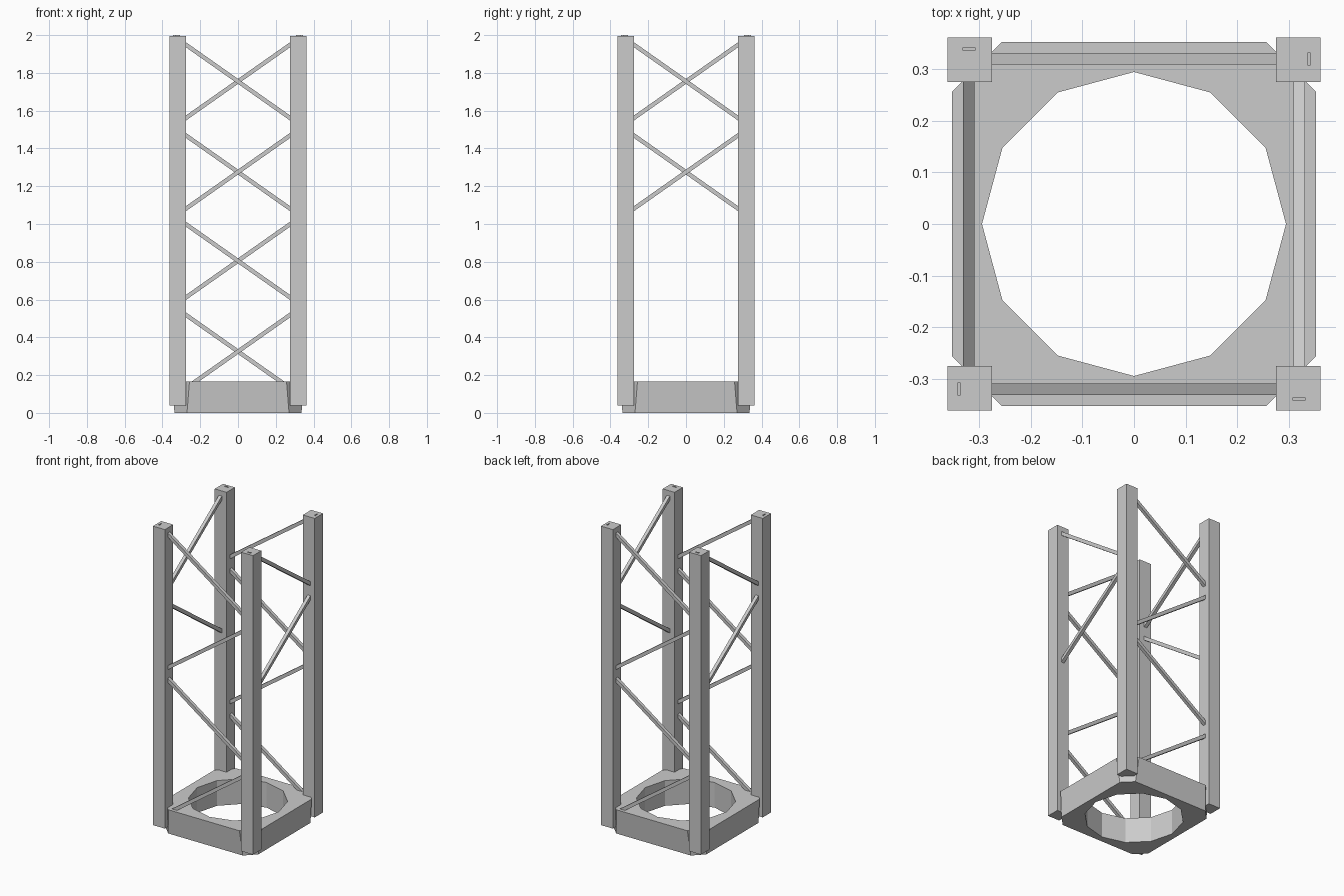
import bpy, bmesh
from math import pi
from mathutils import Matrix, Vector

if "Cube" in bpy.data.objects:
    bpy.data.objects.remove(bpy.data.objects["Cube"])


def finish(name, bm):
    bmesh.ops.recalc_face_normals(bm, faces=bm.faces[:])
    me = bpy.data.meshes.new(name)
    bm.to_mesh(me)
    bm.free()
    ob = bpy.data.objects.new(name, me)
    bpy.context.collection.objects.link(ob)
    return ob


def box(name, center, size, turn):
    bm = bmesh.new()
    bmesh.ops.create_cube(bm, size=1, matrix=turn @ Matrix.Translation(center) @ Matrix.Diagonal((*size, 1)))
    return finish(name, bm)


def strut(name, a, b, w, turn):
    # square bar between two points in the plane of the front side
    a, b = Vector(a), Vector(b)
    d = b - a
    rot = d.to_track_quat('X', 'Z').to_matrix().to_4x4()
    m = turn @ Matrix.Translation((a + b) / 2) @ rot @ Matrix.Diagonal((d.length, w, w, 1))
    bm = bmesh.new()
    bmesh.ops.create_cube(bm, size=1, matrix=m)
    return finish(name, bm)


# Base: tapered square block with cut corners
bm = bmesh.new()
rings = []
for z, h, c in ((0, 0.336, 0.27), (0.165, 0.353, 0.257)):
    pts = [(-c, -h), (c, -h), (h, -c), (h, c), (c, h), (-c, h), (-h, c), (-h, -c)]
    rings.append([bm.verts.new((x, y, z)) for x, y in pts])
lo, hi = rings
bm.faces.new(lo[::-1])
bm.faces.new(hi)
for i in range(8):
    j = (i + 1) % 8
    bm.faces.new((lo[i], lo[j], hi[j], hi[i]))
base = finish("base", bm)

# Twelve-sided opening through the base
bm = bmesh.new()
bmesh.ops.create_cone(bm, cap_ends=True, segments=12, radius1=0.295, radius2=0.295, depth=0.6)
cutter = finish("opening_cutter", bm)
cutter.hide_render = True
mod = base.modifiers.new("opening", 'BOOLEAN')
mod.object = cutter
mod.operation = 'DIFFERENCE'
mod.solver = 'EXACT'
bpy.context.view_layer.objects.active = base
bpy.ops.object.modifier_apply(modifier=mod.name)
bpy.data.objects.remove(cutter)

# Each side repeats by quarter turns: post, top pin and zigzag braces
P = 0.319
for k, side in enumerate(("front", "right", "back", "left")):
    turn = Matrix.Rotation(k * pi / 2, 4, 'Z')
    box(side + "_post", (-P, -P, 1.018), (0.086, 0.086, 1.956), turn)
    box(side + "_post_pin", (-0.34, -0.32, 1.99), (0.006, 0.025, 0.02), turn)
    levels = (1.755, 1.275, 0.805, 0.325)
    if k % 2:                      # the two flanks stay open below
        levels = levels[:2]
    for i, z in enumerate(levels):
        s = 1 if i % 2 == 0 else -1
        strut(f"{side}_brace_{i + 1}", (-0.283, -0.321, z + s * 0.199),
              (0.283, -0.321, z - s * 0.199), 0.022, turn)
